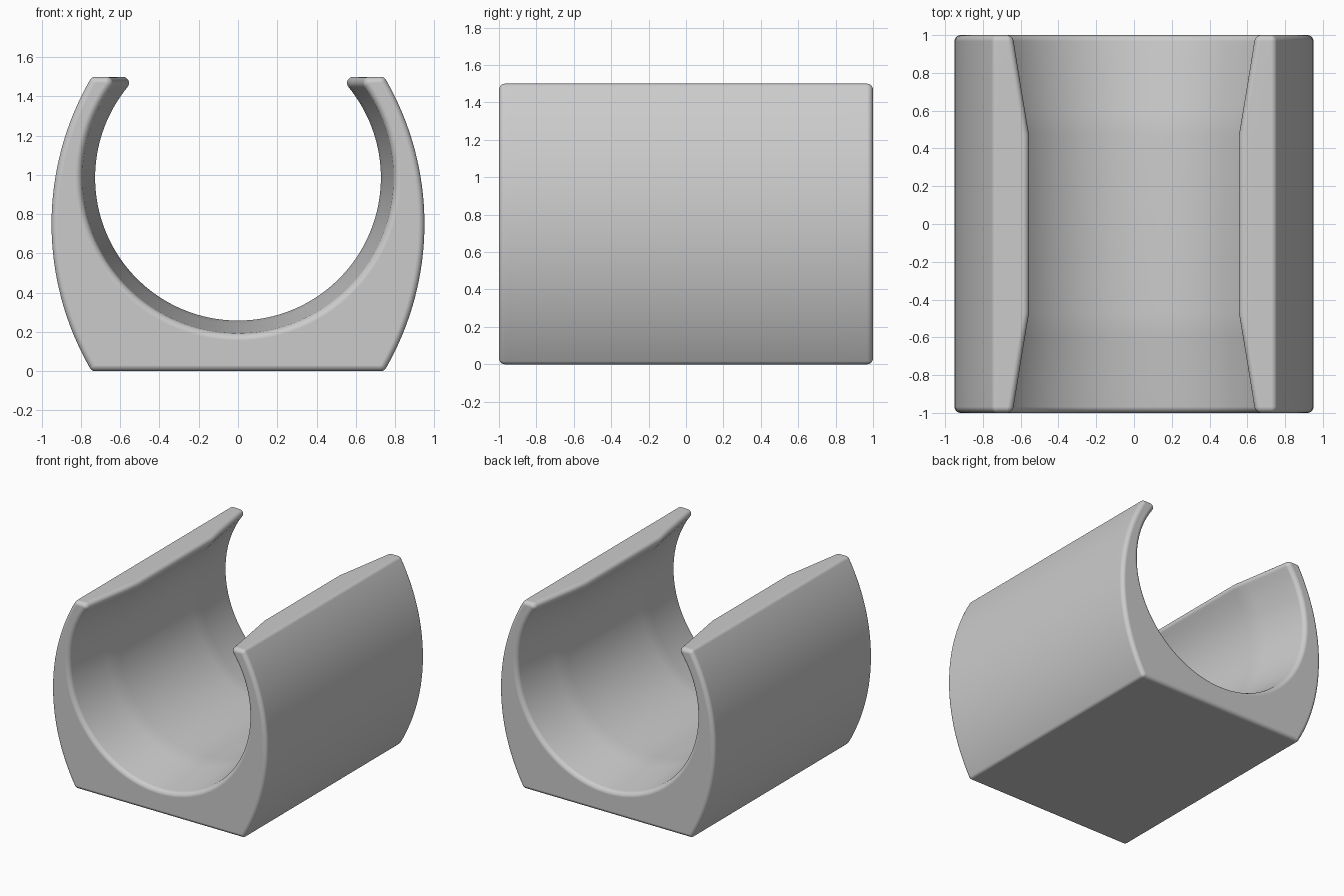
import bpy, bmesh
from math import sin, cos, pi, sqrt, atan2

cube = bpy.data.objects.get("Cube")
if cube:
    bpy.data.objects.remove(cube, do_unlink=True)

HEIGHT, HALF_WIDTH, HALF_LENGTH = 1.5, 0.95, 1.0
OUTER_R = 1.474            # bowed side walls
BORE_Z = 0.986             # axis of the round channel
BORE_R, MOUTH_R = 0.728, 0.797
STRAIGHT = 0.47            # half length of the straight part of the channel
FILLET = 0.032


def arc(cx, cz, r, a0, a1, steps, skip_first=False):
    pts = []
    for i in range(1 if skip_first else 0, steps + 1):
        a = a0 + (a1 - a0) * i / steps
        pts.append((cx + r * cos(a), cz + r * sin(a)))
    return pts


def section(bore, inset):
    """Closed cross-section of the clip, shrunk inward by inset."""
    mid = HEIGHT / 2
    ox = HALF_WIDTH - OUTER_R
    rise = mid - FILLET
    corner_x = ox + sqrt((OUTER_R - FILLET) ** 2 - rise ** 2)
    lean = atan2(rise, corner_x - ox)
    top = HEIGHT - FILLET
    tip_x = sqrt((bore + FILLET) ** 2 - (top - BORE_Z) ** 2)
    phi = atan2(top - BORE_Z, tip_x)
    f = max(FILLET - inset, 0.002)
    # base corner, bowed wall, shoulder, lip, then half of the channel
    half = arc(corner_x, FILLET, f, -pi / 2, -lean, 5)
    half += arc(ox, mid, OUTER_R - inset, -lean, lean, 32)[1:-1]
    half += arc(corner_x, top, f, lean, pi / 2, 5)
    half += arc(tip_x, top, f, pi / 2, pi + phi, 8)
    half += arc(0, BORE_Z, bore + inset, phi, -pi / 2, 56, True)
    return half + [(-x, z) for x, z in reversed(half[:-1])]


def bore_at(y):
    t = max(0, (abs(y) - STRAIGHT) / (HALF_LENGTH - STRAIGHT))
    return BORE_R + (MOUTH_R - BORE_R) * t


# Stations along the length: rounded end, flared mouth, straight middle
ends = []
for i in range(7):
    a = pi / 2 * i / 6
    ends.append((HALF_LENGTH - FILLET * (1 - sin(a)), FILLET * (1 - cos(a))))
ends = [(STRAIGHT, 0)] + [(STRAIGHT + 0.124 * i, 0) for i in range(1, 4)] + ends
stations = [(-y, d) for y, d in reversed(ends)] + ends

# Pipe clip body lofted through the stations
bm = bmesh.new()
rings = [[bm.verts.new((x, y, z)) for x, z in section(bore_at(y), d)]
         for y, d in stations]
for a, b in zip(rings, rings[1:]):
    n = len(a)
    for i in range(n):
        j = (i + 1) % n
        bm.faces.new((a[i], a[j], b[j], b[i]))
bm.faces.new(rings[0])
bm.faces.new(rings[-1])
bmesh.ops.recalc_face_normals(bm, faces=bm.faces)
mesh = bpy.data.meshes.new("clip_body")
bm.to_mesh(mesh)
bm.free()
body = bpy.data.objects.new("clip_body", mesh)
bpy.context.collection.objects.link(body)

# Plain grey material
grey = bpy.data.materials.new("plain_grey")
grey.use_nodes = True
colour = (0.6, 0.6, 0.6, 1)
grey.diffuse_color = colour
grey.node_tree.nodes["Principled BSDF"].inputs["Base Color"].default_value = colour
mesh.materials.append(grey)

# Smooth walls with crisp flat ends
bpy.ops.object.select_all(action="DESELECT")
body.select_set(True)
bpy.context.view_layer.objects.active = body
bpy.ops.object.shade_smooth_by_angle(angle=pi / 5)
body.modifiers.new("even_normals", "WEIGHTED_NORMAL").keep_sharp = True
